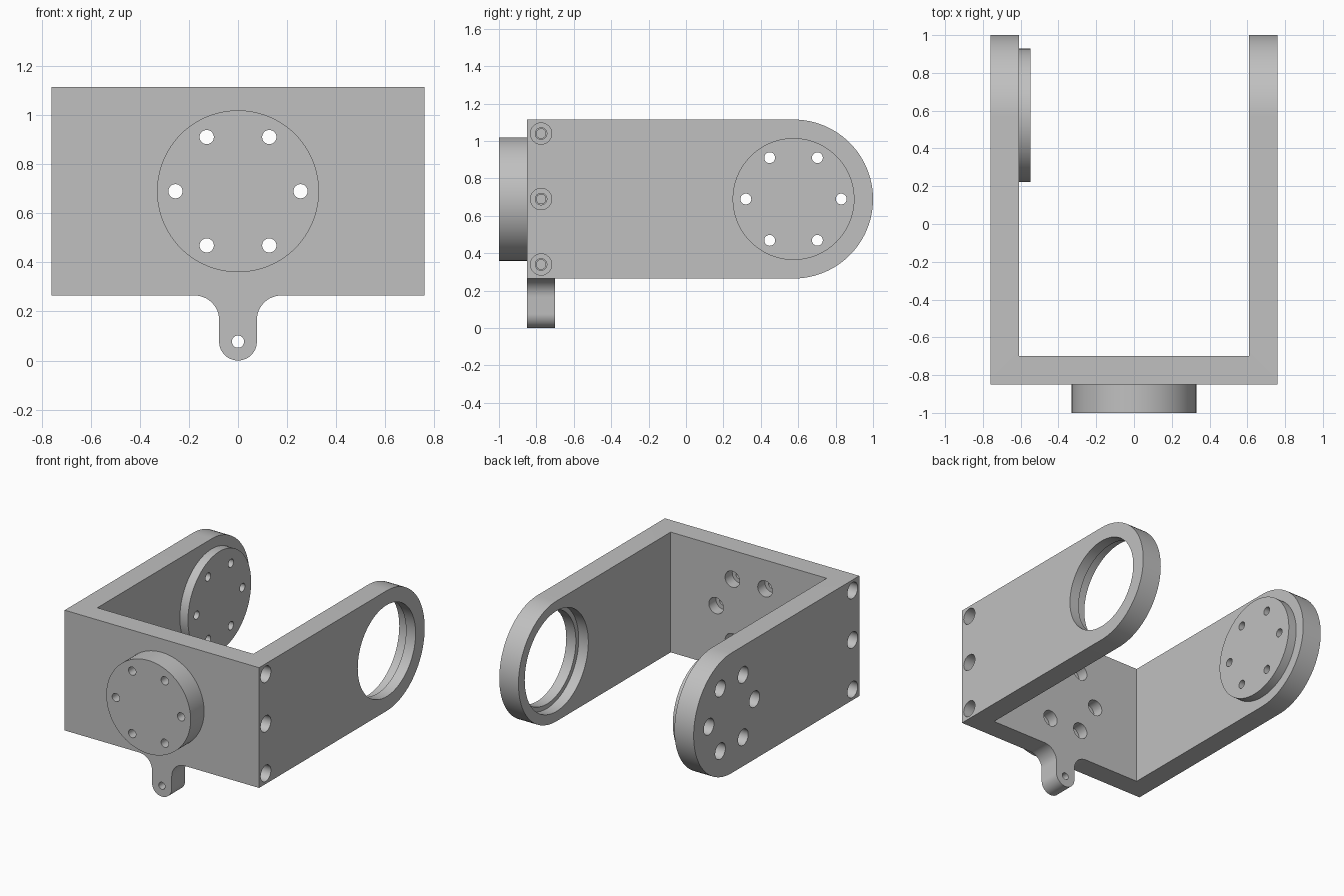
import bpy, bmesh
from math import sin, cos, pi, radians
from mathutils import Vector

if "Cube" in bpy.data.objects:
    bpy.data.objects.remove(bpy.data.objects["Cube"], do_unlink=True)

GREY = 0.53
metal = bpy.data.materials.new("grey metal")
metal.use_nodes = True
metal.diffuse_color = (GREY, GREY, GREY, 1)
metal.node_tree.nodes["Principled BSDF"].inputs["Base Color"].default_value = (GREY, GREY, GREY, 1)

# Main dimensions
HALF_W, INNER_W = 0.76, 0.61
FRONT, PLATE_BACK = -0.85, -0.70
LOW, HIGH, MID = 0.265, 1.115, 0.69
ARM_R = (HIGH - LOW) / 2
PIVOT_Y = 1 - ARM_R
HOLE_R, SCREW_R, BOLT_CIRCLE = 0.029, 0.057, 0.255


def arc(cx, cy, r, start, end, n):
    steps = [radians(start + (end - start) * i / n) for i in range(n + 1)]
    return [(cx + r * cos(a), cy + r * sin(a)) for a in steps]


def finish(name, bm):
    bmesh.ops.recalc_face_normals(bm, faces=bm.faces)
    mesh = bpy.data.meshes.new(name)
    bm.to_mesh(mesh)
    bm.free()
    mesh.materials.append(metal)
    obj = bpy.data.objects.new(name, mesh)
    bpy.context.collection.objects.link(obj)
    return obj


def prism(name, points, offset):
    """Extrude a closed outline of 3D points along an offset."""
    bm = bmesh.new()
    face = bm.faces.new([bm.verts.new(p) for p in points])
    out = bmesh.ops.extrude_face_region(bm, geom=[face])
    moved = [v for v in out["geom"] if isinstance(v, bmesh.types.BMVert)]
    bmesh.ops.translate(bm, verts=moved, vec=offset)
    if not face.is_valid or len(bm.faces) < len(points) + 2:
        bm.faces.new([v for v in bm.verts if v not in moved])
    return finish(name, bm)


def lathe(bm, steps, origin, axis, n=32):
    """Add a capped stepped cylinder; steps are (distance along axis, radius)."""
    turn = Vector(axis).to_track_quat('Z', 'Y')
    rings = []
    for d, r in steps:
        rings.append([bm.verts.new(Vector(origin) + turn @ Vector(
            (r * cos(2 * pi * i / n), r * sin(2 * pi * i / n), d))) for i in range(n)])
    for a, b in zip(rings, rings[1:]):
        for i in range(n):
            j = (i + 1) % n
            bm.faces.new((a[i], a[j], b[j], b[i]))
    bm.faces.new(rings[0])
    bm.faces.new(rings[-1])


def boolean(target, other, operation):
    mod = target.modifiers.new(operation, 'BOOLEAN')
    mod.operation, mod.object, mod.solver = operation, other, 'EXACT'
    bpy.context.view_layer.objects.active = target
    bpy.ops.object.modifier_apply(modifier=mod.name)


def disc(name, radius, thickness, origin, axis):
    bm = bmesh.new()
    lathe(bm, [(0, radius), (thickness, radius)], origin, axis, 96)
    return finish(name, bm)


# U-shaped body: rounded side outline across the width, hollowed between the arms
side = [(FRONT, HIGH), (FRONT, LOW)] + arc(PIVOT_Y, MID, ARM_R, -90, 90, 48)
body = prism("bracket_body", [(-HALF_W, y, z) for y, z in side], (2 * HALF_W, 0, 0))
gap = [(-INNER_W, PLATE_BACK), (INNER_W, PLATE_BACK), (INNER_W, 2), (-INNER_W, 2)]
gap_cutter = prism("gap_cutter", [(x, y, -1) for x, y in gap], (0, 0, 4))
boolean(body, gap_cutter, 'DIFFERENCE')

# Lower tab with rounded end and fillets into the plate
TAB_R, FILLET = 0.077, 0.1
right_half = arc(0, TAB_R, TAB_R, -90, 0, 12)
right_half += arc(TAB_R + FILLET, LOW - FILLET, FILLET, 180, 90, 12)
right_half.append((TAB_R + FILLET, LOW + 0.1))
outline = right_half + [(-x, z) for x, z in reversed(right_half[1:])]
tab = prism("tab", [(x, FRONT, z) for x, z in outline], (0, PLATE_BACK - FRONT, 0))
boolean(body, tab, 'UNION')

# Round mounting discs
front_boss = disc("front_boss", 0.33, 0.15, (0, FRONT, MID), (0, -1, 0))
arm_disc = disc("arm_disc", 0.353, 0.063, (-INNER_W, PIVOT_Y, MID), (1, 0, 0))

# All holes in one cutter
bm = bmesh.new()
bolt = [(-0.05, SCREW_R), (0.08, SCREW_R), (0.08, HOLE_R), (0.5, HOLE_R)]
for k in range(6):
    u, v = BOLT_CIRCLE * cos(k * pi / 3), BOLT_CIRCLE * sin(k * pi / 3)
    lathe(bm, bolt, (u, PLATE_BACK, MID + v), (0, -1, 0))
    lathe(bm, bolt, (-HALF_W, PIVOT_Y + u, MID + v), (1, 0, 0))
screw = [(-0.05, SCREW_R), (0.08, SCREW_R), (0.08, 0.031),
         (0.15, 0.031), (0.15, 0.025), (0.35, 0.025)]
for s in (-1, 1):
    for dz in (-0.35, 0, 0.35):
        lathe(bm, screw, (s * HALF_W, -0.775, MID + dz), (-s, 0, 0))
lathe(bm, [(-0.1, 0.025), (0.3, 0.025)], (0, FRONT, TAB_R), (0, 1, 0))
# Stepped bearing seat in the left arm
lathe(bm, [(-0.1, 0.323), (0.075, 0.323), (0.075, 0.355), (0.25, 0.355)],
      (HALF_W, PIVOT_Y, MID), (-1, 0, 0), 96)
holes = finish("hole_cutter", bm)

for part in (body, front_boss, arm_disc):
    boolean(part, holes, 'DIFFERENCE')

for helper in (gap_cutter, tab, holes):
    bpy.data.objects.remove(helper, do_unlink=True)

# Smooth round walls, sharp edges
for part in (body, front_boss, arm_disc):
    bpy.ops.object.select_all(action='DESELECT')
    part.select_set(True)
    bpy.context.view_layer.objects.active = part
    bpy.ops.object.shade_smooth_by_angle(angle=radians(30))
